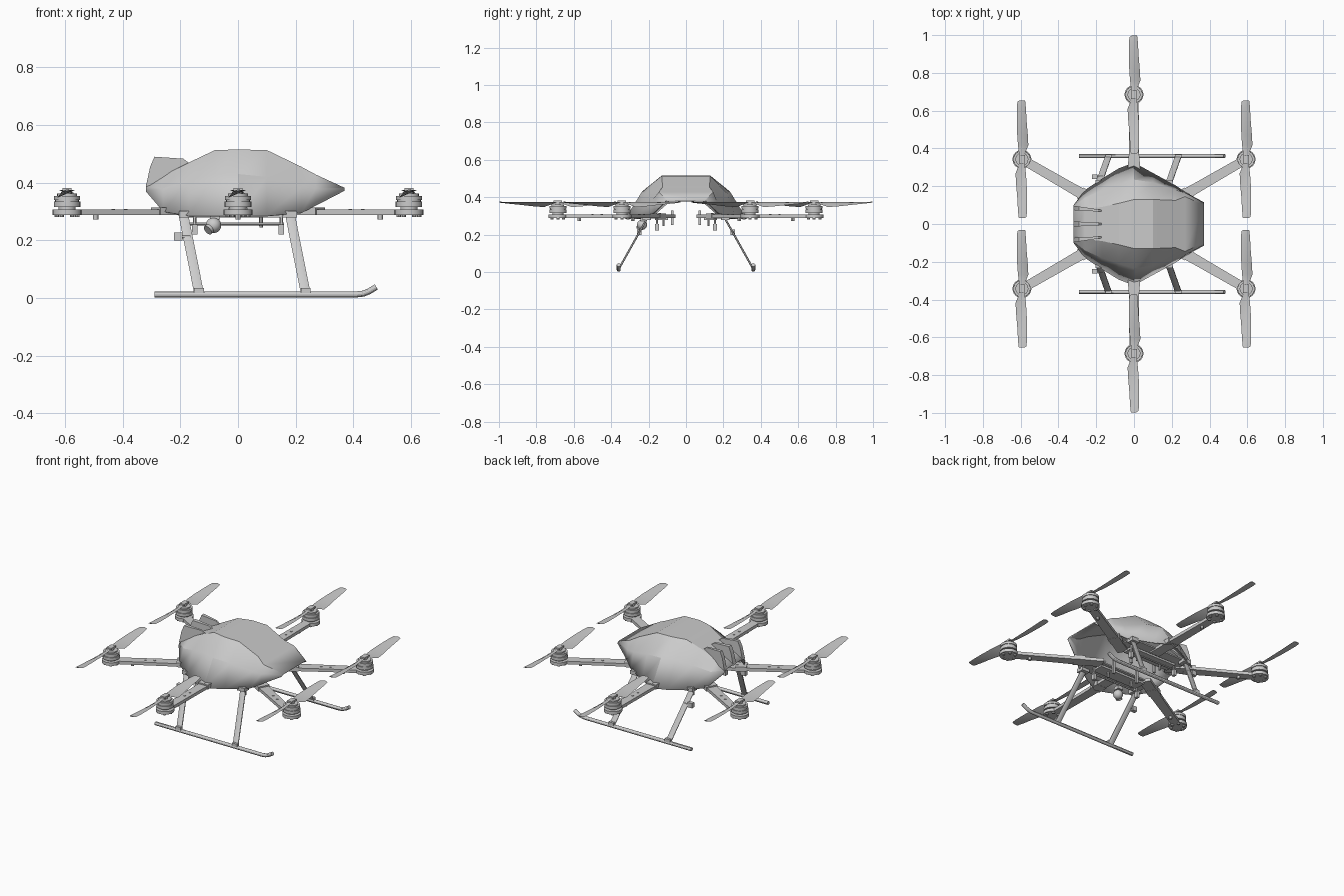
import bpy, bmesh, math
from mathutils import Vector, Matrix

cube = bpy.data.objects.get("Cube")
if cube:
    bpy.data.objects.remove(cube, do_unlink=True)

grey = bpy.data.materials.new("light grey")
grey.use_nodes = True
COL = (0.6, 0.6, 0.6, 1)
grey.diffuse_color = COL
grey.node_tree.nodes["Principled BSDF"].inputs["Base Color"].default_value = COL


def finish(name, bm, angle=30):
    bmesh.ops.recalc_face_normals(bm, faces=bm.faces)
    me = bpy.data.meshes.new(name)
    bm.to_mesh(me)
    bm.free()
    me.materials.append(grey)
    ob = bpy.data.objects.new(name, me)
    bpy.context.collection.objects.link(ob)
    bpy.ops.object.select_all(action='DESELECT')
    ob.select_set(True)
    bpy.context.view_layer.objects.active = ob
    bpy.ops.object.shade_smooth_by_angle(angle=math.radians(angle))
    return ob


def add_box(bm, centre, size, rot=0):
    m = Matrix.Translation(centre) @ Matrix.Rotation(rot, 4, 'Z') @ Matrix.Diagonal((*size, 1))
    bmesh.ops.create_cube(bm, size=1, matrix=m)


def add_rod(bm, a, b, r, sides=12):
    a, b = Vector(a), Vector(b)
    q = (b - a).to_track_quat('Z', 'Y').to_matrix().to_4x4()
    bmesh.ops.create_cone(bm, cap_ends=True, segments=sides, radius1=r, radius2=r,
                          depth=(b - a).length, matrix=Matrix.Translation((a + b) / 2) @ q)


def add_loft(bm, rings):
    """Closed rings of equal length joined into a capped solid."""
    vs = [[bm.verts.new(p) for p in ring] for ring in rings]
    n = len(vs[0])
    for r0, r1 in zip(vs, vs[1:]):
        for i in range(n):
            j = (i + 1) % n
            bm.faces.new((r0[i], r0[j], r1[j], r1[i]))
    bm.faces.new(vs[0])
    bm.faces.new(vs[-1])


# Faceted canopy, an open shell: x, then (y, z) of deck edge, shoulder and rim
stations = [
    (-0.32, (.06, .392), (.09, .387), (.10, .37)),
    (-0.26, (.08, .425), (.14, .38), (.18, .30)),
    (-0.17, (.09, .470), (.18, .41), (.24, .285)),
    (-0.08, (.11, .513), (.21, .43), (.295, .285)),
    (0.00, (.13, .515), (.235, .43), (.325, .285)),
    (0.10, (.13, .513), (.22, .42), (.27, .285)),
    (0.22, (.125, .455), (.18, .385), (.205, .295)),
    (0.27, (.145, .428), (.165, .38), (.17, .32)),
    (0.37, (.10, .382), (.11, .38), (.115, .372)),
]
bm = bmesh.new()
rows = []
for x, a, b, c in stations:
    half = [c, b, a]
    pts = [(-y, z) for y, z in half] + [(y, z) for y, z in reversed(half)]
    rows.append([bm.verts.new((x, y, z)) for y, z in pts])
for r0, r1 in zip(rows, rows[1:]):
    for i in range(5):
        bm.faces.new((r0[i], r1[i], r1[i + 1], r0[i + 1]))
canopy = finish("canopy", bm, 24)
solid = canopy.modifiers.new("thickness", 'SOLIDIFY')
solid.thickness = 0.006
solid.offset = -1

# Rear cooling fins, tapering forward
bm = bmesh.new()
fin = [(-.32, .385), (-.305, .455), (-.29, .49), (-.19, .483), (-.17, .468), (-.20, .435)]
for yc, w in ((-.085, .012), (0, .014), (.085, .012)):
    rings = []
    for s in (-1, 1):
        rings.append([(x, yc * (1 - 1.2 * (x + .32)) + s * w * (1 - 4 * (x + .32)), z) for x, z in fin])
    add_loft(bm, rings)
finish("rear_fins", bm)

# Underside frame: side plates, rails and hangers, mirrored over the centre line
bm = bmesh.new()
for s in (-1, 1):
    add_box(bm, (0, s * .15, .30), (.40, .13, .008))
    add_box(bm, (0, s * .13, .285), (.30, .07, .012))
    add_rod(bm, (-.17, s * .155, .257), (.16, s * .155, .257), .005)
    for x in (-.15, .15):
        add_box(bm, (x, s * .155, .238), (.018, .02, .035))
        add_rod(bm, (x, s * .155, .257), (x, s * .155, .30), .006)
    for x in (-.08, .08):
        add_box(bm, (x, s * .074, .29), (.014, .012, .08))
        add_rod(bm, (x, s * .12, .245), (x, s * .12, .30), .006)
    for x in (-.18, .18):
        add_box(bm, (x, s * .21, .29), (.05, .045, .022))
finish("underside_frame", bm)

# Camera on its mount
bm = bmesh.new()
bmesh.ops.create_uvsphere(bm, u_segments=20, v_segments=12, radius=.027,
                          matrix=Matrix.Translation((-.085, -.235, .252)))
add_rod(bm, (-.085, -.235, .252), (-.105, -.25, .235), .018, 16)
add_box(bm, (-.08, -.225, .282), (.035, .035, .02))
finish("camera", bm)

# Arms, motors and propellers around a hexagon
R = 0.685
for k in range(6):
    ang = math.radians(30 + 60 * k)
    d = Vector((math.cos(ang), math.sin(ang), 0))
    side = Vector((-d.y, d.x, 0))
    cx, cy = R * d.x, R * d.y

    bm = bmesh.new()
    rings = []
    for r, w in ((.17, .032), (.40, .027), (R, .024)):
        rings.append([d * r + side * (u * w) + Vector((0, 0, z))
                      for u, z in ((-1, .288), (1, .288), (1, .306), (-1, .306))])
    add_loft(bm, rings)
    add_box(bm, d * .30 + Vector((0, 0, .30)), (.06, .066, .026), ang)
    add_rod(bm, d * .57 + Vector((0, 0, .272)), d * .57 + Vector((0, 0, .29)), .009)
    for r in (.28, .32, .45, .50):
        add_rod(bm, d * r + Vector((0, 0, .30)), d * r + Vector((0, 0, .314 if r < .4 else .309)), .006, 8)
    finish(f"arm_{k + 1}", bm)

    # Motor: mount disc, stator, bell, spokes and hub
    bm = bmesh.new()
    for r, z0, z1 in ((.050, .288, .306), (.030, .306, .318), (.046, .316, .334),
                      (.041, .334, .340), (.045, .340, .354), (.034, .354, .362), (.014, .362, .380)):
        add_rod(bm, (cx, cy, z0), (cx, cy, z1), r, 24)
    for j in range(6):
        t = j * math.pi / 3
        add_rod(bm, (cx + .036 * math.cos(t), cy + .036 * math.sin(t), .281),
                (cx + .036 * math.cos(t), cy + .036 * math.sin(t), .29), .008, 10)
    finish(f"motor_{k + 1}", bm)

    # Two twisted blades: radius, leading x, trailing x, trailing drop
    bm = bmesh.new()
    blade = [(.0, -.014, .014, .0), (.035, -.016, .018, .012), (.075, -.021, .034, .026),
             (.13, -.025, .031, .022), (.20, -.027, .025, .014), (.27, -.027, .021, .007),
             (.305, -.024, .018, .003), (.312, -.012, .016, .002)]
    for s in (-1, 1):
        rings = []
        for r, x0, x1, drop in blade:
            xm = (x0 + x1) / 2
            prof = [(x0, .374), (xm, .377 - drop * .45), (x1, .373 - drop), (xm, .372 - drop * .5)]
            rings.append([(cx + s * x, cy + s * r, z) for x, z in prof])
        add_loft(bm, rings)
    add_box(bm, (cx, cy, .376), (.03, .045, .01))
    finish(f"propeller_{k + 1}", bm, 40)

# Landing gear, mirrored left and right
for s, label in ((1, "back"), (-1, "front")):
    bm = bmesh.new()
    path = [(-.29, .012), (.41, .012), (.435, .015), (.455, .023), (.48, .038)]
    rings = []
    for i, (x, z) in enumerate(path):
        a, b = path[max(i - 1, 0)], path[min(i + 1, len(path) - 1)]
        t = Vector((b[0] - a[0], 0, b[1] - a[1])).normalized()
        up = Vector((-t.z, 0, t.x))
        rings.append([Vector((x, s * .36, z)) + up * (.0105 * math.cos(q)) + Vector((0, .0105 * math.sin(q), 0))
                      for q in [j * math.pi / 6 for j in range(12)]])
    add_loft(bm, rings)
    finish(f"skid_{label}", bm)

    bm = bmesh.new()
    for x in (-.135, .235):
        # Flat strut leaning inward, with a foot clamp and top bracket
        rings = []
        for px, py, pz in ((x, .36, .015), (x - .055, .205, .292)):
            rings.append([(px + u * .017, s * (py + v * .006), pz)
                          for u, v in ((-1, -.5), (-.5, -1), (.5, -1), (1, -.5), (1, .5), (.5, 1), (-.5, 1), (-1, .5))])
        add_loft(bm, rings)
        add_box(bm, (x, s * .36, .022), (.034, .018, .026))
    add_box(bm, (-.207, s * .25, .213), (.03, .022, .028))
    add_rod(bm, (-.207, s * .25, .213), (-.165, s * .25, .213), .006)
    finish(f"legs_{label}", bm)
